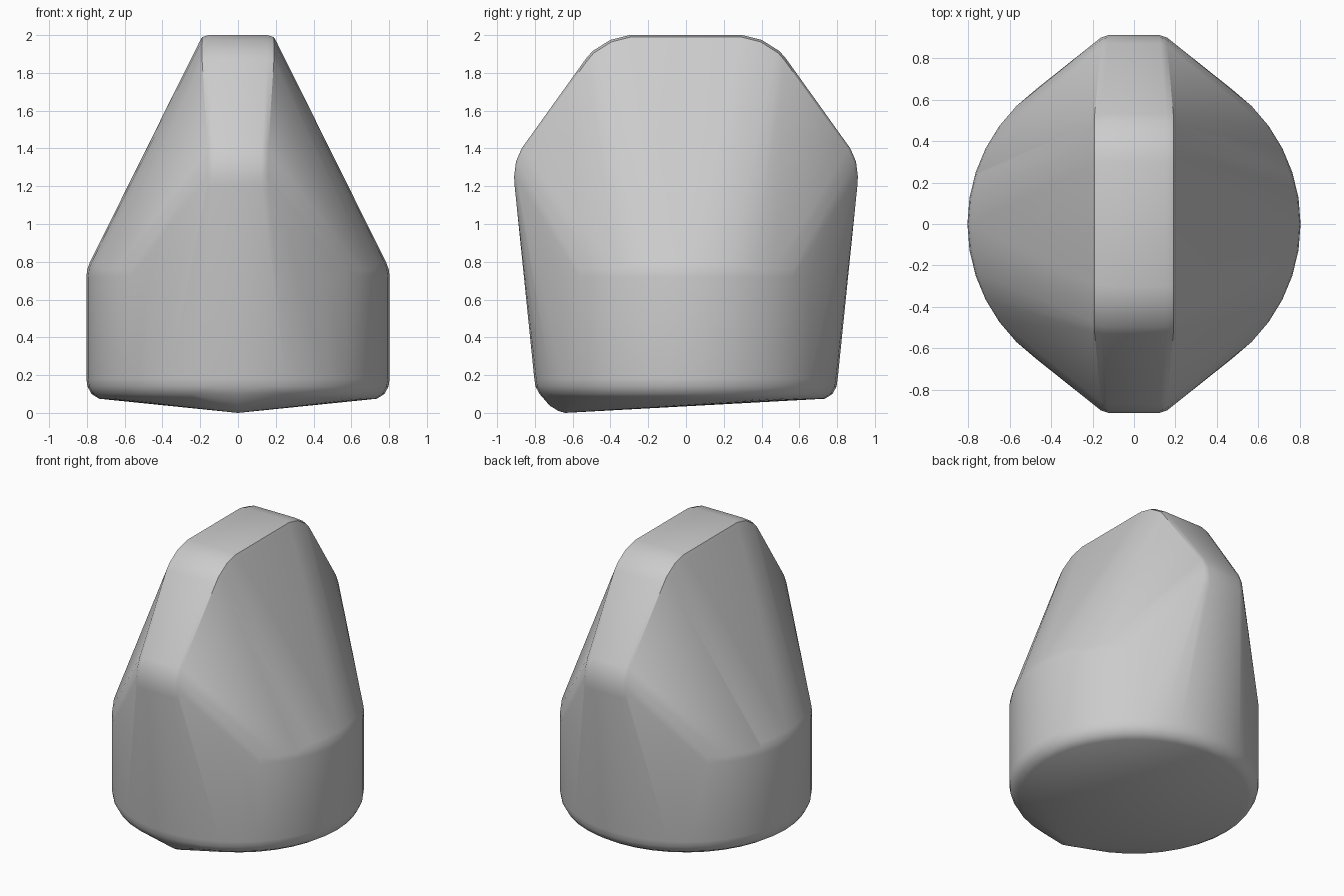
import bpy, bmesh, math

cube = bpy.data.objects.get("Cube")
if cube:
    bpy.data.objects.remove(cube, do_unlink=True)

grey = bpy.data.materials.new("plain grey")
grey.use_nodes = True
colour = (0.6, 0.6, 0.6, 1)
grey.diffuse_color = colour
grey.node_tree.nodes["Principled BSDF"].inputs["Base Color"].default_value = colour


def ring(radius, z, sides=40):
    """Points of a level circle."""
    return [(radius * math.cos(math.tau * i / sides),
             radius * math.sin(math.tau * i / sides), z) for i in range(sides)]


points = []

# Round base with softened rims
for radius, z in [(0.735, 0.075), (0.775, 0.1), (0.797, 0.14), (0.803, 0.18),
                  (0.803, 0.72), (0.798, 0.76), (0.785, 0.795)]:
    points += ring(radius, z)

# Low keel nose that tilts the underside
points += [(0, -0.64, 0.0), (0, -0.675, 0.01), (0, -0.72, 0.037)]

# Upright crest: side profile (y, z) with rounded side edges (x, inset)
crest = [(0.3, 2.0), (0.4, 1.975), (0.495, 1.915), (0.53, 1.875),
         (0.87, 1.4), (0.9, 1.33), (0.91, 1.25), (0.907, 1.2)]
for x, inset in [(0.155, 0.0), (0.19, 0.012), (0.205, 0.04)]:
    for y, z in crest:
        # Pull each profile point toward the middle of the crest
        length = math.hypot(y, z - 1.2)
        new_y = y * (1 - inset / length)
        new_z = 1.2 + (z - 1.2) * (1 - inset / length)
        # The outer ends are rounded more than the top
        width = x - (0.03 if y > 0.8 else 0)
        for sx in (-1, 1):
            for sy in (-1, 1):
                points.append((sx * width, sy * new_y, new_z))

# Wrap everything in one convex skin
bm = bmesh.new()
for p in points:
    bm.verts.new(p)
hull = bmesh.ops.convex_hull(bm, input=bm.verts[:])
loose = {v for v in hull["geom_interior"] + hull["geom_unused"]
         if isinstance(v, bmesh.types.BMVert)}
bmesh.ops.delete(bm, geom=list(loose), context="VERTS")
bmesh.ops.dissolve_limit(bm, angle_limit=math.radians(0.5),
                         verts=bm.verts[:], edges=bm.edges[:])
bmesh.ops.recalc_face_normals(bm, faces=bm.faces[:])

mesh = bpy.data.meshes.new("rounded_wedge_body")
bm.to_mesh(mesh)
bm.free()
mesh.materials.append(grey)
body = bpy.data.objects.new("rounded_wedge_body", mesh)
bpy.context.collection.objects.link(body)

# Smooth shading with sharp edges kept
bpy.context.view_layer.objects.active = body
body.select_set(True)
bpy.ops.object.shade_smooth_by_angle(angle=math.radians(35))
